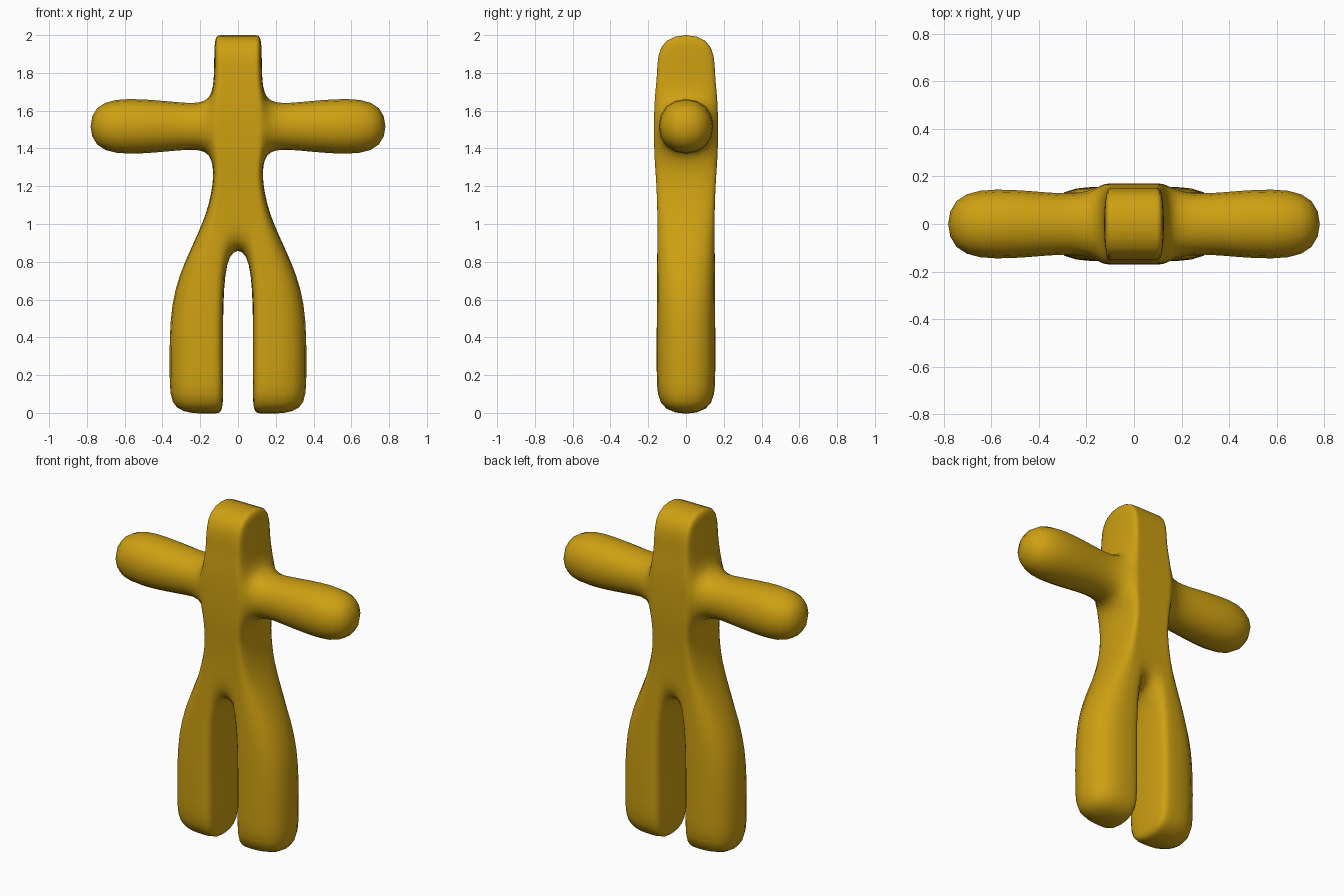
import bpy, bmesh

if "Cube" in bpy.data.objects:
    bpy.data.objects.remove(bpy.data.objects["Cube"])

# Body cage rings from feet to head: height, half depth, inner / support / outer half widths
RINGS = [
    (-0.013, 0.155, 0.076, 0.118, 0.372),   # soles
    (0.20, 0.155, 0.076, 0.118, 0.372),
    (0.60, 0.155, 0.080, 0.120, 0.375),     # thighs
    (0.86, 0.152, 0.055, 0.110, 0.262),     # crotch
    (1.05, 0.150, 0.045, 0.110, 0.165),
    (1.25, 0.158, 0.045, 0.090, 0.125),     # waist
    (1.372, 0.170, 0.045, 0.105, 0.142),    # under the arms
    (1.662, 0.170, 0.045, 0.105, 0.142),    # shoulders
    (1.78, 0.150, 0.045, 0.090, 0.125),     # neck
    (2.009, 0.152, 0.045, 0.092, 0.130),    # crown
]
CROTCH, ARM = 3, 6                          # ring where legs split, ring below the arms
ARM_RINGS = [(0.25, 0.127), (0.50, 0.163), (0.805, 0.156)]   # distance out, half size
ARM_Z = 1.517

bm = bmesh.new()
grid = {}
for k, (z, y, a, b, c) in enumerate(RINGS):
    for i, x in enumerate((-c, -b, -a, a, b, c)):
        for s in (-1, 1):
            grid[k, i, s] = bm.verts.new((x, s * y, z))


def filled(k, i):
    """Is there a solid block above ring k in strip i? The gap between the legs is empty."""
    return 0 <= k < len(RINGS) - 1 and 0 <= i < 5 and (i != 2 or k >= CROTCH)


# Head, torso and legs: skin every exposed side of the blocks
for k in range(len(RINGS) - 1):
    for i in range(5):
        if not filled(k, i):
            continue
        for s in (-1, 1):
            bm.faces.new([grid[p, q, s] for p, q in
                          ((k, i), (k, i + 1), (k + 1, i + 1), (k + 1, i))])
        for near, level in ((k - 1, k), (k + 1, k + 1)):
            if not filled(near, i):
                bm.faces.new([grid[level, q, s] for q, s in
                              ((i, -1), (i + 1, -1), (i + 1, 1), (i, 1))])
        for near, col in ((i - 1, i), (i + 1, i + 1)):
            if filled(k, near) or (k == ARM and col in (0, 5)):
                continue
            bm.faces.new([grid[p, col, s] for p, s in
                          ((k, -1), (k, 1), (k + 1, 1), (k + 1, -1))])

# Arms: extend the open shoulder sides outwards and cap them
for side, col in ((-1, 0), (1, 5)):
    loop = [grid[p, col, s] for p, s in
            ((ARM, -1), (ARM, 1), (ARM + 1, 1), (ARM + 1, -1))]
    for x, r in ARM_RINGS:
        new = [bm.verts.new((side * x, u * r, ARM_Z + w * r))
               for u, w in ((-1, -1), (1, -1), (1, 1), (-1, 1))]
        for n in range(4):
            m = (n + 1) % 4
            bm.faces.new((loop[n], loop[m], new[m], new[n]))
        loop = new
    bm.faces.new(loop)

bmesh.ops.recalc_face_normals(bm, faces=bm.faces)
for f in bm.faces:
    f.smooth = True
mesh = bpy.data.meshes.new("figure_body")
bm.to_mesh(mesh)
bm.free()

body = bpy.data.objects.new("figure_body", mesh)
bpy.context.collection.objects.link(body)

# Rounded surface
sub = body.modifiers.new("rounding", 'SUBSURF')
sub.levels = sub.render_levels = 2

gold = bpy.data.materials.new("golden yellow")
gold.diffuse_color = (0.61, 0.35, 0.006, 1)
gold.use_nodes = True
gold.node_tree.nodes["Principled BSDF"].inputs["Base Color"].default_value = gold.diffuse_color
mesh.materials.append(gold)
